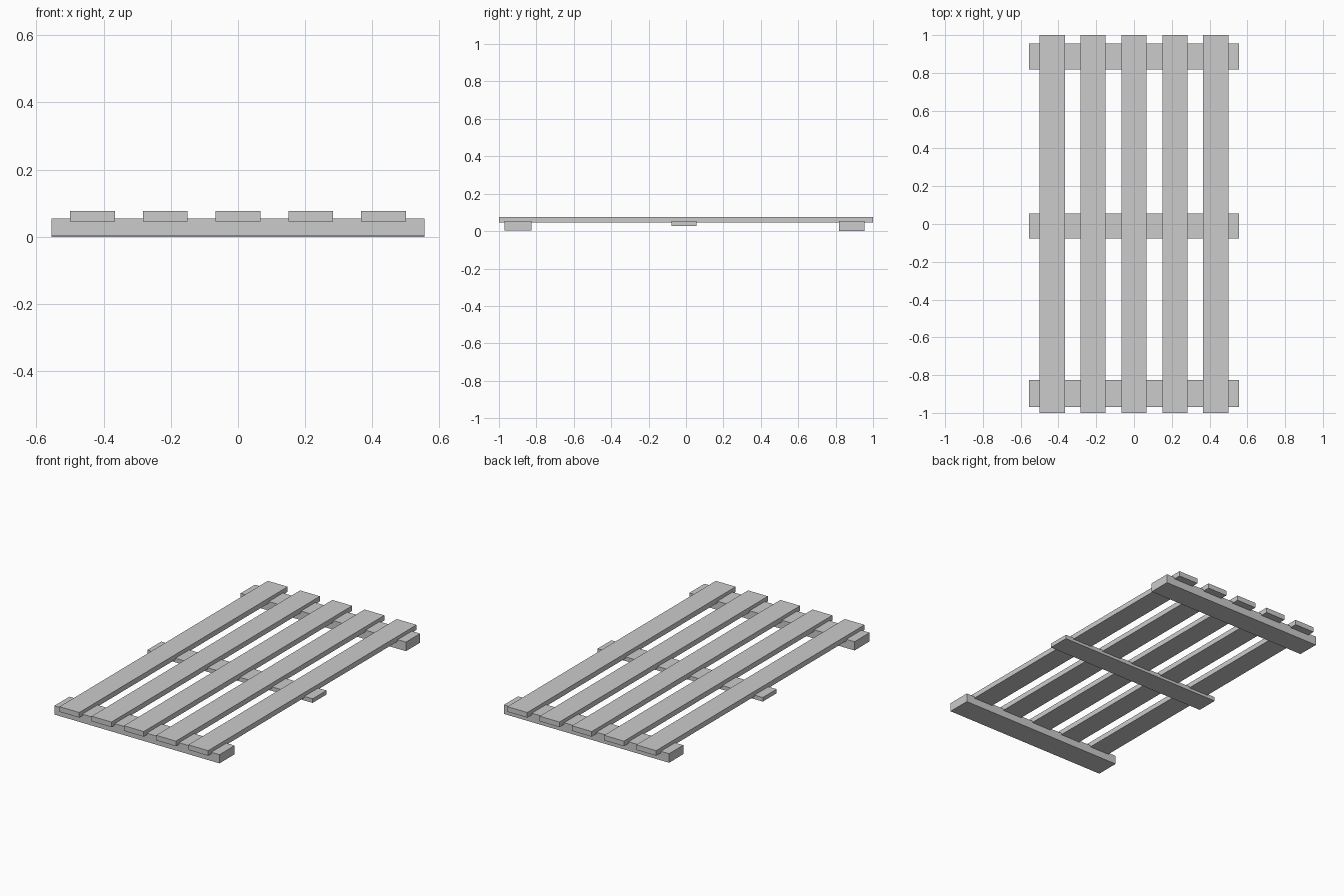
import bpy

if "Cube" in bpy.data.objects:
    bpy.data.objects.remove(bpy.data.objects["Cube"])


def board(name, x, y, z):
    """Box spanning the given (min, max) ranges."""
    spans = (x, y, z)
    bpy.ops.mesh.primitive_cube_add(size=1, location=[(a + b) / 2 for a, b in spans])
    ob = bpy.context.object
    ob.name = name
    ob.scale = [b - a for a, b in spans]
    bpy.ops.object.transform_apply(location=False, rotation=False, scale=True)
    return ob


# Five long slats on top
for i in range(5):
    cx = (i - 2) * 0.2165
    board(f"slat_{i + 1}", (cx - 0.0665, cx + 0.0665), (-1, 1), (0.045, 0.076))

# Cross rails, slightly let into the slats
RAIL_X = (-0.555, 0.555)
board("front_rail", RAIL_X, (-0.97, -0.825), (0.002, 0.055))
board("middle_batten", RAIL_X, (-0.077, 0.056), (0.028, 0.053))
board("back_rail", RAIL_X, (0.819, 0.955), (0.0, 0.055))
